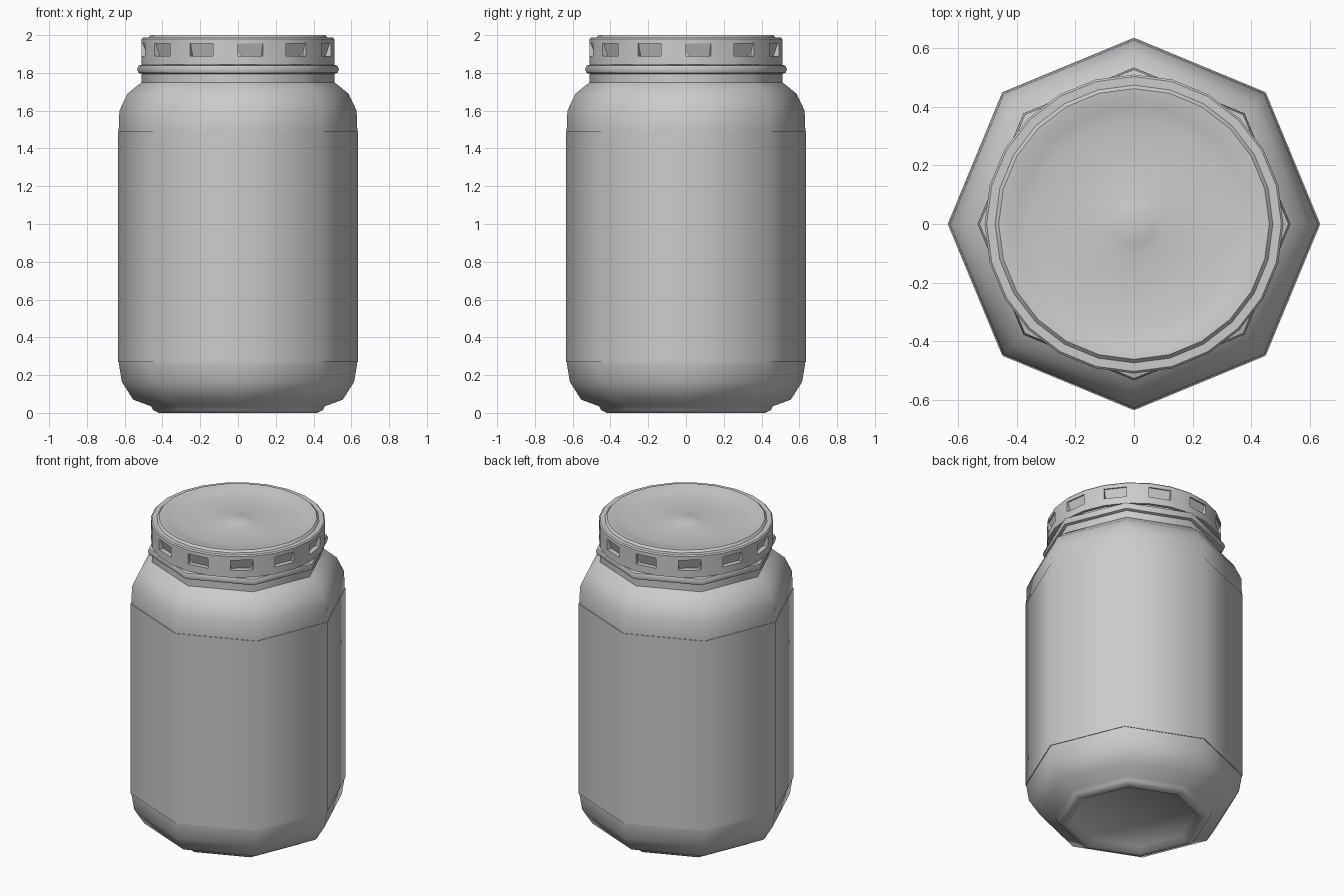
import bpy, bmesh
from math import cos, sin, tau, radians

if "Cube" in bpy.data.objects:
    bpy.data.objects.remove(bpy.data.objects["Cube"])


def smooth(ob, angle):
    bpy.ops.object.select_all(action='DESELECT')
    ob.select_set(True)
    bpy.context.view_layer.objects.active = ob
    bpy.ops.object.shade_smooth_by_angle(angle=radians(angle))


def lathe(name, profile, sides, angle, edit=None):
    """Spin (radius, z) points round the z axis; a zero radius closes an end."""
    bm = bmesh.new()
    rings = []
    for r, z in profile:
        n = sides if r > 0 else 1
        rings.append([bm.verts.new((r * cos(tau * i / sides), r * sin(tau * i / sides), z))
                      for i in range(n)])
    for a, b in zip(rings, rings[1:]):
        for i in range(sides):
            j = (i + 1) % sides
            quad = [a[i % len(a)], a[j % len(a)], b[j % len(b)], b[i % len(b)]]
            bm.faces.new(list(dict.fromkeys(quad)))
    if edit:
        edit(bm)
    me = bpy.data.meshes.new(name)
    bm.to_mesh(me)
    bm.free()
    ob = bpy.data.objects.new(name, me)
    bpy.context.collection.objects.link(ob)
    smooth(ob, angle)
    return ob


# Octagonal jar: recessed base, foot, body, shoulder, neck and lip bead
lathe("jar_body", [
    (0, 0.03), (0.36, 0.03), (0.39, 0.0), (0.42, 0.0), (0.45, 0.015), (0.46, 0.035),
    (0.555, 0.07), (0.615, 0.165), (0.632, 0.27), (0.632, 1.49), (0.628, 1.60),
    (0.585, 1.69), (0.53, 1.735), (0.51, 1.75), (0.51, 1.795), (0.527, 1.80),
    (0.534, 1.818), (0.527, 1.838), (0.50, 1.845), (0.485, 1.86), (0.485, 1.955),
    (0, 1.955)], 8, 50)

# Thin label wrapped round the straight wall
lathe("label", [(0.632, 0.27), (0.636, 0.27), (0.636, 1.49), (0.632, 1.49)], 8, 50)


# Every second face of the lid wall carries a pressed-in grip slot
def cut_slots(bm):
    bm.faces.ensure_lookup_table()
    wall = [f for f in bm.faces
            if abs(f.normal.z) < 0.1 and 1.90 < f.calc_center_median().z < 1.95
            and f.calc_center_median().xy.length > 0.5]
    for f in wall[::2]:
        for v in bmesh.ops.extrude_discrete_faces(bm, faces=[f])['faces'][0].verts:
            s = 0.94 if v.co.z < 1.92 else 0.985
            v.co.x *= s
            v.co.y *= s


def lid_edit(bm):
    bm.normal_update()
    cut_slots(bm)


# Round screw lid with stepped rim, dished top and centre button
lathe("lid", [
    (0.486, 1.86), (0.49, 1.845), (0.51, 1.845), (0.51, 1.89), (0.51, 1.955),
    (0.51, 1.98), (0.503, 1.987), (0.474, 1.987), (0.462, 2.0), (0.44, 1.998),
    (0.40, 1.987), (0.35, 1.977), (0.10, 1.977), (0.07, 1.985), (0.035, 1.99),
    (0, 1.991)], 24, 30, lid_edit)
